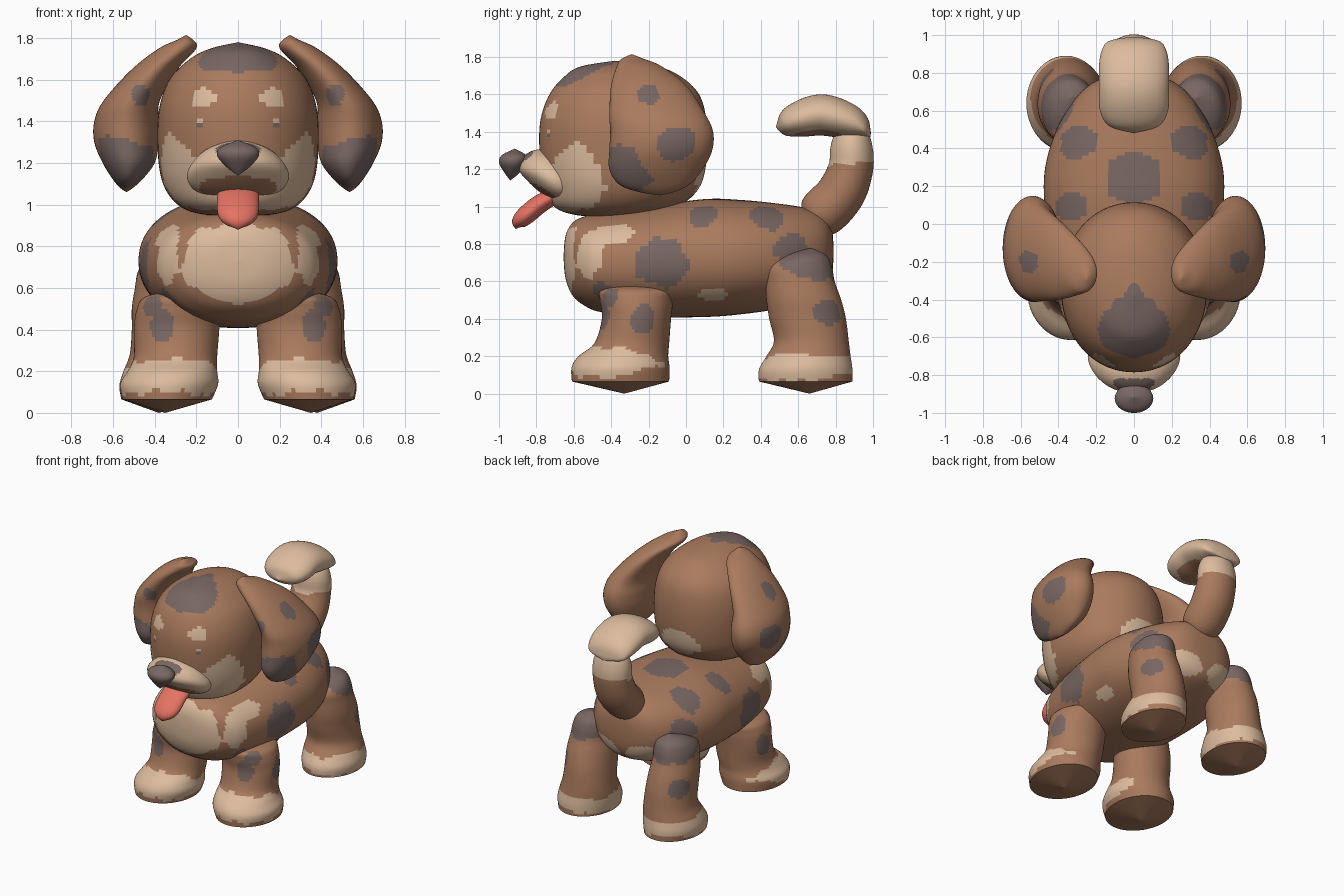
import bpy
import bmesh
import math
from mathutils import Vector, noise

default_cube = bpy.data.objects.get("Cube")
if default_cube:
    bpy.data.objects.remove(default_cube, do_unlink=True)

SIDES = 72
Y_AXIS = Vector((0, 1, 0))
Z_AXIS = Vector((0, 0, 1))


def make_material(name, colour):
    material = bpy.data.materials.new(name)
    material.use_nodes = True
    material.diffuse_color = (*colour, 1)
    shader = next(n for n in material.node_tree.nodes if n.type == "BSDF_PRINCIPLED")
    shader.inputs["Base Color"].default_value = (*colour, 1)
    shader.inputs["Roughness"].default_value = .8
    return material


brown = make_material("brown fur", (.40, .195, .11))
tan = make_material("tan fur", (.72, .50, .34))
grey = make_material("grey fur", (.19, .135, .125))
red = make_material("tongue red", (.78, .17, .125))
BROWN, TAN, GREY = range(3)
FUR = [brown, tan, grey]


def spline(before, start, end, after, t):
    """Catmull-Rom blend of four equal-length tuples."""
    return [
        .5 * (2 * b + (c - a) * t
              + (2 * a - 5 * b + 4 * c - d) * t ** 2
              + (3 * b - a - 3 * c + d) * t ** 3)
        for a, b, c, d in zip(before, start, end, after)
    ]


def resample(rings, flat_start):
    """Smooth the ring list; flat_start keeps the first segment a straight cone."""
    result = []
    last = len(rings) - 1
    for i in range(last):
        start, end = rings[i], rings[i + 1]
        before = rings[max(i - 1, 0)]
        after = rings[min(i + 2, last)]
        if flat_start and i == 0:
            before, after = start, end
        if flat_start and i == 1:
            before = start
        steps = max(2, math.ceil(math.dist(start, end) / .022))
        for k in range(steps):
            t = k / steps
            if flat_start and i == 0:
                result.append([a + (b - a) * t for a, b in zip(start, end)])
            else:
                result.append(spline(before, start, end, after, t))
    result.append(list(rings[last]))
    return result


def pick_colour(point, base, spots):
    """Spots are ellipsoids, mirrored left to right, with a wavy outline."""
    colour = base
    wobble = .22 * noise.noise(Vector((abs(point.x), point.y, point.z)) * 11)
    for index, centre, size in spots:
        offset = (abs(point.x) - centre[0], point.y - centre[1], point.z - centre[2])
        if math.hypot(*(o / s for o, s in zip(offset, size))) + wobble < 1:
            colour = index
    return colour


def loft(name, rings, across=Y_AXIS, side=1, base=BROWN, spots=(),
         materials=FUR, flat_start=False, power=1.0):
    """Skin rings (x, y, z, half width in x, half width along 'across').
    With across=None the rings turn to follow the path."""
    path = resample(rings, flat_start)
    bm = bmesh.new()
    loops = []
    for i, (x, y, z, wide, deep) in enumerate(path):
        direction = across
        if across is None:
            a, b = path[max(i - 1, 0)], path[min(i + 1, len(path) - 1)]
            direction = Vector((0, a[2] - b[2], b[1] - a[1])).normalized()
        loop = []
        for k in range(SIDES):
            angle = math.tau * k / SIDES
            c, s = math.cos(angle), math.sin(angle)
            c = math.copysign(abs(c) ** power, c)
            s = math.copysign(abs(s) ** power, s)
            centre = Vector((x + c * max(wide, 0), y, z))
            point = centre + direction * (s * max(deep, 0))
            point.x *= side
            loop.append(bm.verts.new(point))
        loops.append(loop)
    for low, high in zip(loops, loops[1:]):
        for k in range(SIDES):
            n = (k + 1) % SIDES
            bm.faces.new((low[k], low[n], high[n], high[k]))
    bmesh.ops.remove_doubles(bm, verts=bm.verts, dist=.0001)
    bmesh.ops.recalc_face_normals(bm, faces=bm.faces)
    for face in bm.faces:
        face.smooth = True
        face.material_index = pick_colour(face.calc_center_median(), base, spots)
    mesh = bpy.data.meshes.new(name)
    bm.to_mesh(mesh)
    bm.free()
    for material in materials:
        mesh.materials.append(material)
    mesh.set_sharp_from_angle(angle=math.radians(45))
    obj = bpy.data.objects.new(name, mesh)
    bpy.context.collection.objects.link(obj)
    return obj


# Body with bib, back and belly patches
loft("body", [
    (0, -.655, .73, 0, 0), (0, -.645, .73, .13, .11), (0, -.61, .72, .24, .19),
    (0, -.55, .71, .33, .235), (0, -.45, .70, .39, .265), (0, -.2, .705, .45, .295),
    (0, .1, .725, .475, .315), (0, .3, .73, .47, .305), (0, .5, .735, .41, .28),
    (0, .65, .745, .32, .245), (0, .74, .75, .23, .2), (0, .78, .755, .13, .12),
    (0, .79, .76, 0, 0),
], across=Z_AXIS, power=.92, spots=[
    (TAN, (0, -.62, .71), (.26, .3, .2)), (TAN, (.33, -.48, .76), (.06, .14, .15)),
    (TAN, (.36, -.4, .86), (.07, .12, .07)), (TAN, (.4, .15, .53), (.1, .08, .035)),
    (TAN, (.17, .72, .6), (.16, .15, .08)),
    (GREY, (.45, -.13, .7), (.2, .14, .14)), (GREY, (0, .25, 1.04), (.17, .13, .15)),
    (GREY, (.3, .43, .95), (.11, .09, .12)), (GREY, (.34, .09, .95), (.1, .08, .1)),
    (GREY, (.42, .57, .77), (.15, .1, .09)), (GREY, (.36, -.45, .52), (.08, .07, .08)),
])

# Head with crown, brows, eyes and cheeks
loft("head", [
    (0, -.42, .945, 0, 0), (0, -.41, .955, .18, .18), (0, -.375, 1, .29, .33),
    (0, -.34, 1.1, .36, .41), (0, -.335, 1.25, .385, .445), (0, -.335, 1.45, .38, .445),
    (0, -.33, 1.6, .33, .4), (0, -.34, 1.7, .23, .305), (0, -.36, 1.75, .13, .2),
    (0, -.38, 1.78, 0, 0),
], power=.96, spots=[
    (GREY, (0, -.57, 1.72), (.19, .18, .13)), (GREY, (0, -.4, 1.78), (.05, .08, .06)),
    (TAN, (.165, -.7, 1.51), (.06, .2, .05)), (TAN, (.18, -.7, 1.4), (.022, .1, .022)),
    (GREY, (.195, -.7, 1.39), (.018, .1, .018)),
    (TAN, (.28, -.62, 1.12), (.2, .21, .15)), (TAN, (.34, -.62, 1.25), (.09, .12, .1)),
    (TAN, (.1, -.62, 1.06), (.25, .2, .09)), (TAN, (0, .08, 1.17), (.16, .15, .1)),
])

# Muzzle, nose and tongue
loft("muzzle", [
    (0, -.65, 1.02, 0, 0), (0, -.66, 1.04, .14, .06), (0, -.675, 1.08, .22, .11),
    (0, -.70, 1.14, .245, .15), (0, -.73, 1.2, .22, .165), (0, -.75, 1.26, .16, .125),
    (0, -.77, 1.295, .08, .06), (0, -.77, 1.31, 0, 0),
], base=TAN, spots=[
    (BROWN, (0, -.76, 1.085), (.19, .2, .05)), (GREY, (0, -.86, 1.27), (.13, .06, .045)),
])
loft("nose", [
    (0, -.94, 1.14, 0, 0), (0, -.93, 1.18, .055, .04), (0, -.925, 1.235, .1, .075),
    (0, -.92, 1.275, .085, .065), (0, -.915, 1.31, 0, 0),
], base=0, materials=[grey])
loft("tongue", [
    (0, -.66, 1.08, 0, 0), (0, -.7, 1.06, .09, .04), (0, -.78, 1.015, .1, .05),
    (0, -.86, .95, .095, .05), (0, -.9, .91, .06, .035), (0, -.91, .88, 0, 0),
], across=None, base=0, materials=[red])

# Ears and legs, one of each per side
EAR = [
    (.535, -.14, 1.06, 0, 0), (.535, -.16, 1.08, .03, .1), (.53, -.17, 1.12, .07, .19),
    (.525, -.16, 1.2, .125, .25), (.535, -.135, 1.3, .155, .275),
    (.535, -.13, 1.4, .155, .275), (.51, -.155, 1.5, .135, .255),
    (.40, -.2, 1.65, .11, .2), (.29, -.25, 1.75, .09, .12), (.255, -.285, 1.79, .04, .06),
    (.25, -.29, 1.815, 0, 0),
]
EAR_SPOTS = [
    (GREY, (.56, -.2, 1.6), (.1, .065, .06)), (GREY, (.68, -.05, 1.34), (.12, .1, .1)),
    (GREY, (.55, -.3, 1.22), (.15, .14, .15)), (GREY, (.47, -.39, 1.53), (.05, .08, .05)),
]
FRONT_LEG = [
    (.35, -.33, 0, 0, 0), (.34, -.35, .065, .215, .26), (.33, -.35, .14, .235, .262),
    (.315, -.335, .2, .215, .24), (.30, -.29, .27, .2, .2), (.295, -.265, .4, .205, .185),
    (.285, -.265, .5, .2, .195), (.27, -.265, .56, .17, .185), (.25, -.265, .6, 0, 0),
]
FRONT_LEG_SPOTS = [
    (TAN, (.34, -.4, .16), (.3, .28, .1)), (GREY, (.37, -.46, .42), (.065, .1, .08)),
    (GREY, (.5, -.23, .4), (.1, .075, .08)), (GREY, (.42, -.42, .52), (.06, .06, .07)),
]
HIND_LEG = [
    (.38, .66, 0, 0, 0), (.36, .64, .065, .2, .25), (.36, .64, .13, .21, .25),
    (.35, .655, .2, .2, .225), (.34, .67, .28, .18, .2), (.34, .65, .4, .17, .205),
    (.345, .63, .5, .165, .2), (.345, .61, .6, .15, .185), (.34, .605, .68, .14, .175),
    (.335, .64, .74, .1, .11), (.33, .67, .78, 0, 0),
]
HIND_LEG_SPOTS = [
    (TAN, (.36, .63, .14), (.3, .3, .085)), (GREY, (.36, .67, .7), (.2, .19, .12)),
    (GREY, (.5, .77, .44), (.1, .08, .07)),
]
for label, side in (("left", 1), ("right", -1)):
    loft(label + "_ear", EAR, side=side, spots=EAR_SPOTS)
    loft(label + "_front_leg", FRONT_LEG, side=side, spots=FRONT_LEG_SPOTS, flat_start=True)
    loft(label + "_hind_leg", HIND_LEG, side=side, spots=HIND_LEG_SPOTS, flat_start=True)

# Tail in two parts, bent sharply forward at the top
loft("tail_base", [
    (0, .62, .88, 0, 0), (0, .7, .94, .13, .12), (0, .82, 1.06, .15, .13),
    (0, .88, 1.2, .145, .12), (0, .885, 1.32, .14, .112), (0, .885, 1.4, .1, .08),
    (0, .885, 1.42, 0, 0),
], across=None, spots=[(TAN, (0, .86, 1.34), (.25, .2, .15))])
loft("tail_tip", [
    (0, .985, 1.37, 0, 0), (0, .965, 1.395, .13, .03), (0, .92, 1.43, .17, .075),
    (0, .84, 1.465, .185, .1), (0, .72, 1.49, .185, .11), (0, .6, 1.465, .18, .095),
    (0, .52, 1.435, .13, .06), (0, .48, 1.425, 0, 0),
], across=None, base=TAN, spots=[(BROWN, (.05, .7, 1.37), (.13, .15, .05))])
